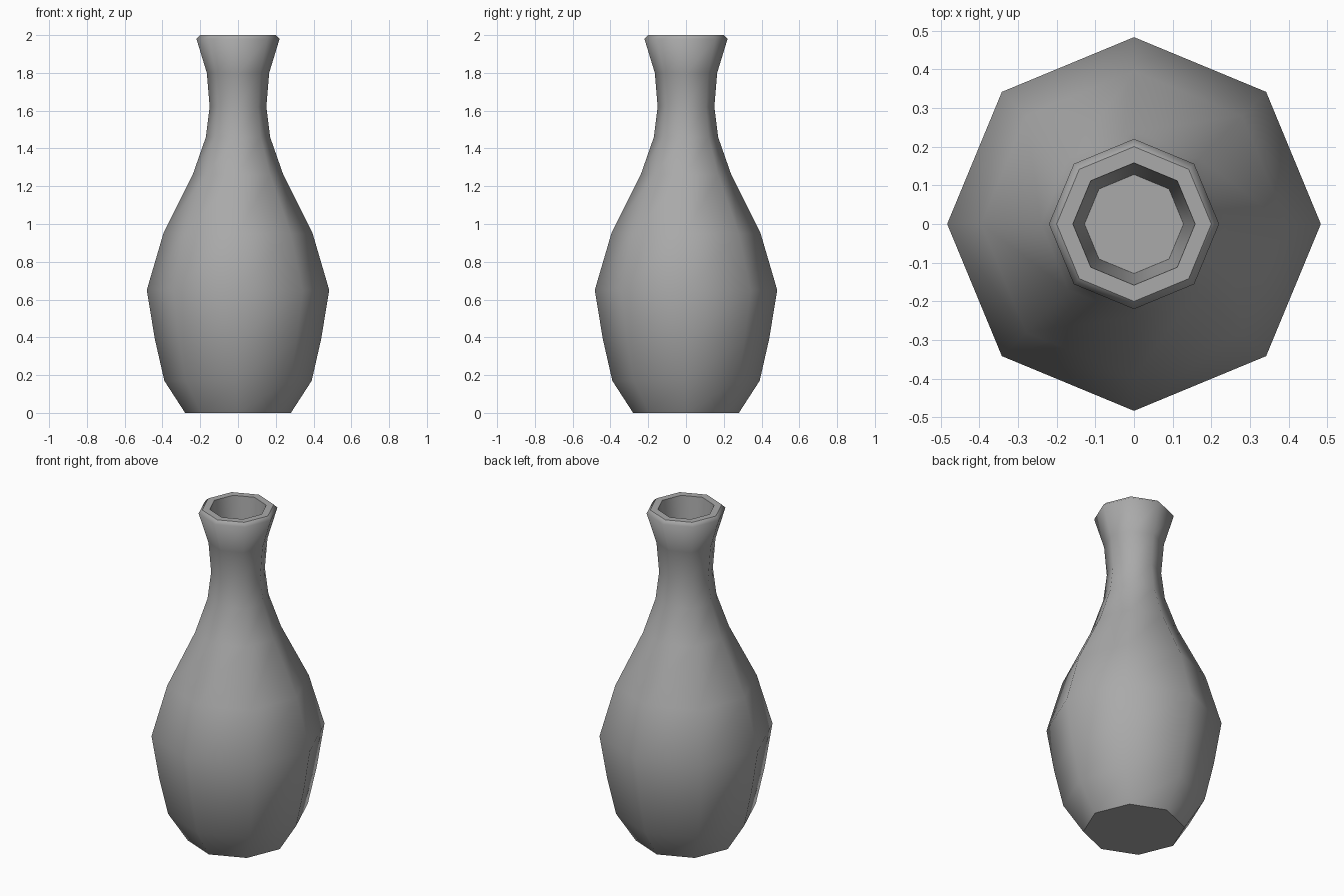
import bpy
import bmesh
from math import cos, sin, pi

default = bpy.data.objects.get("Cube")
if default:
    bpy.data.objects.remove(default, do_unlink=True)

SIDES = 8

# Profile (radius, height): foot, belly, neck, lip, then down inside the mouth
PROFILE = [
    (0.28, 0.0), (0.39, 0.17), (0.44, 0.39), (0.483, 0.65), (0.395, 0.95),
    (0.24, 1.26), (0.17, 1.46), (0.15, 1.62), (0.165, 1.80), (0.22, 1.98),
    (0.20, 2.0), (0.158, 2.0), (0.128, 1.6),
]
LIP_OUTER, LIP_INNER, WELL_FLOOR = 10, 11, 12
CREASED = (0, LIP_OUTER, LIP_INNER, WELL_FLOOR)

# Plain grey clay
clay = bpy.data.materials.new("grey_clay")
clay.use_nodes = True
grey = (0.4, 0.4, 0.4, 1.0)
clay.diffuse_color = grey
clay.node_tree.nodes["Principled BSDF"].inputs["Base Color"].default_value = grey

bm = bmesh.new()
rings = [
    [bm.verts.new((r * cos(2 * pi * i / SIDES), r * sin(2 * pi * i / SIDES), z))
     for i in range(SIDES)]
    for r, z in PROFILE
]

# Walls between neighbouring rings, smooth except for the flat lip
for k, (low, high) in enumerate(zip(rings, rings[1:])):
    for i in range(SIDES):
        j = (i + 1) % SIDES
        face = bm.faces.new((low[i], low[j], high[j], high[i]))
        face.smooth = k != LIP_OUTER

# Flat base and floor of the mouth
bm.faces.new(list(reversed(rings[0])))
bm.faces.new(rings[WELL_FLOOR])

# Hard creases around the foot, the lip and the floor
for k in CREASED:
    for i in range(SIDES):
        edge = bm.edges.get((rings[k][i], rings[k][(i + 1) % SIDES]))
        edge.smooth = False

bmesh.ops.recalc_face_normals(bm, faces=bm.faces)
mesh = bpy.data.meshes.new("vase")
bm.to_mesh(mesh)
bm.free()
mesh.materials.append(clay)
vase = bpy.data.objects.new("vase", mesh)
bpy.context.collection.objects.link(vase)
